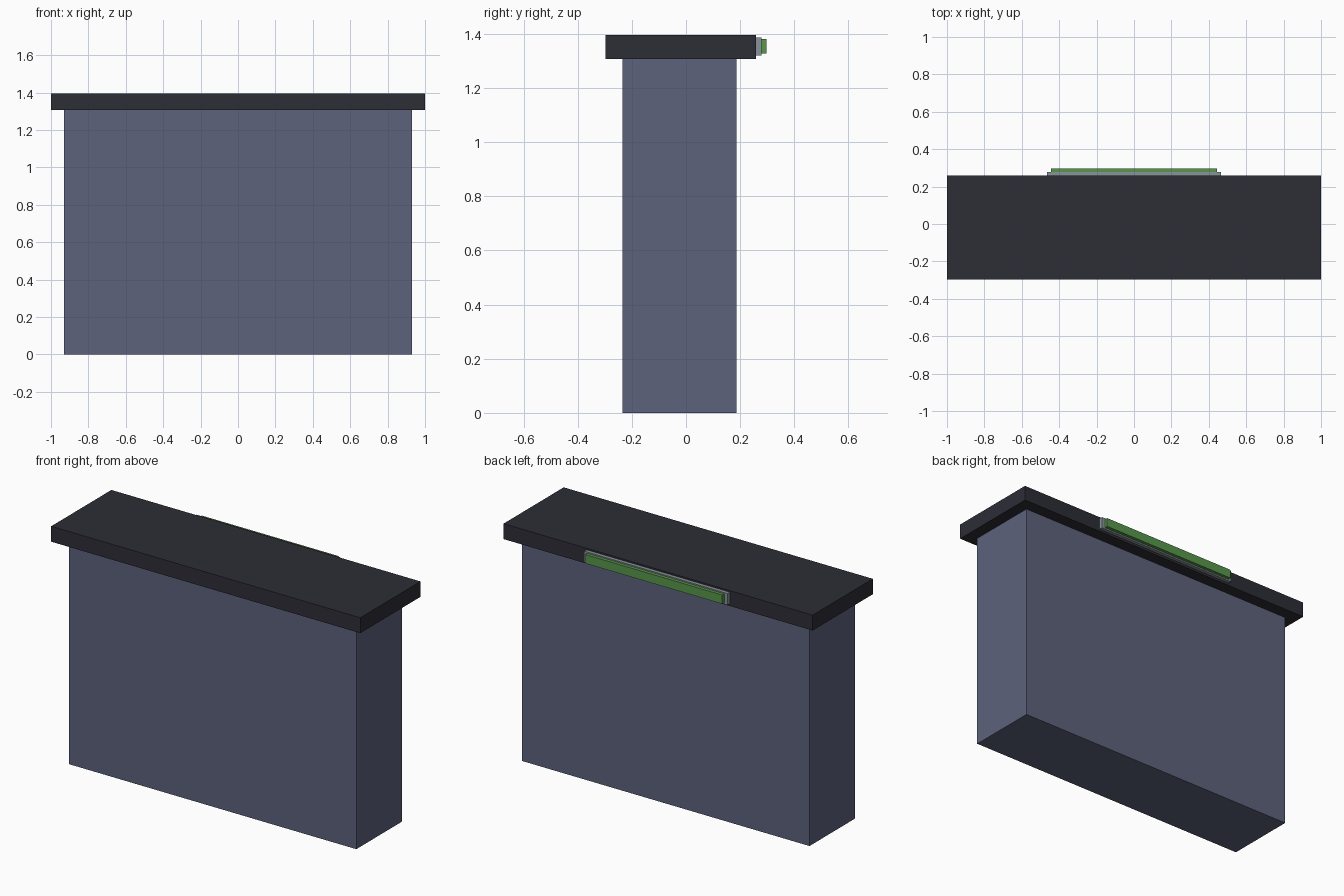
import bpy
import bmesh
from mathutils import Vector

cube = bpy.data.objects.get("Cube")
if cube:
    bpy.data.objects.remove(cube, do_unlink=True)


def material(name, rgb):
    mat = bpy.data.materials.new(name)
    mat.use_nodes = True
    colour = (*rgb, 1.0)
    mat.diffuse_color = colour
    mat.node_tree.nodes["Principled BSDF"].inputs["Base Color"].default_value = colour
    return mat


def box(name, low, high, mat):
    """Axis-aligned block spanning two opposite corners."""
    low, high = Vector(low), Vector(high)
    bm = bmesh.new()
    bmesh.ops.create_cube(bm, size=1.0)
    bmesh.ops.scale(bm, vec=high - low, verts=bm.verts)
    bmesh.ops.translate(bm, vec=(low + high) / 2, verts=bm.verts)
    mesh = bpy.data.meshes.new(name)
    bm.to_mesh(mesh)
    bm.free()
    mesh.materials.append(mat)
    obj = bpy.data.objects.new(name, mesh)
    bpy.context.collection.objects.link(obj)
    return obj


slate = material("slate blue", (0.109, 0.122, 0.202))
charcoal = material("charcoal", (0.026, 0.026, 0.037))
grey = material("light grey", (0.25, 0.30, 0.32))
green = material("green", (0.098, 0.305, 0.07))

# Counter body and overhanging top
box("counter_body", (-0.93, -0.235, 0), (0.93, 0.187, 1.306), slate)
box("counter_top", (-1, -0.298, 1.306), (1, 0.258, 1.396), charcoal)

# Light strip on the back edge: mount and lit panel
box("light_mount", (-0.464, 0.258, 1.32), (0.464, 0.279, 1.387), grey)
box("light_panel", (-0.443, 0.279, 1.328), (0.443, 0.298, 1.38), green)
